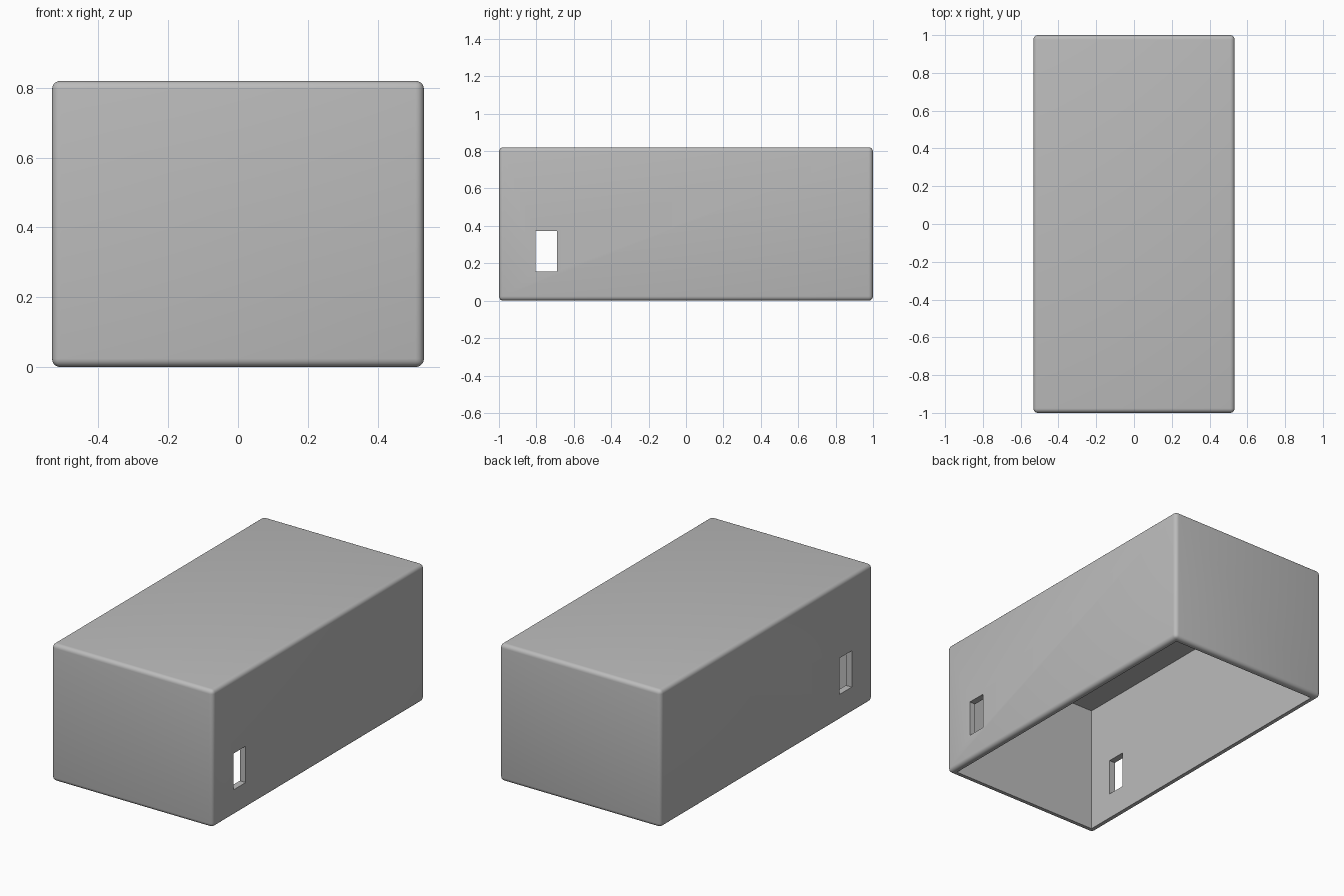
import bpy, bmesh, math
from mathutils import Matrix

old = bpy.data.objects.get("Cube")
if old:
    bpy.data.objects.remove(old, do_unlink=True)

WIDTH, LENGTH, HEIGHT = 1.066, 2.0, 0.82
WALL = 0.055
ROUND = 0.024

grey = bpy.data.materials.new("plain_grey")
grey.use_nodes = True
colour = (0.5, 0.5, 0.5, 1)
grey.diffuse_color = colour
grey.node_tree.nodes["Principled BSDF"].inputs["Base Color"].default_value = colour


def box(name, size, centre):
    bm = bmesh.new()
    matrix = Matrix.Translation(centre) @ Matrix.Diagonal((*size, 1))
    bmesh.ops.create_cube(bm, size=1, matrix=matrix)
    mesh = bpy.data.meshes.new(name)
    bm.to_mesh(mesh)
    bm.free()
    mesh.materials.append(grey)
    obj = bpy.data.objects.new(name, mesh)
    bpy.context.collection.objects.link(obj)
    return obj


# Hollow cover, open at the bottom, with rounded outer edges
cover = box("cover", (WIDTH, LENGTH, HEIGHT), (0, 0, HEIGHT / 2))
bm = bmesh.new()
bm.from_mesh(cover.data)
outer_edges = list(bm.edges)
bottom = min(bm.faces, key=lambda f: f.calc_center_median().z)
bmesh.ops.inset_region(bm, faces=[bottom], thickness=WALL)
cavity = bmesh.ops.extrude_discrete_faces(bm, faces=[bottom])["faces"][0]
bmesh.ops.translate(bm, verts=cavity.verts, vec=(0, 0, HEIGHT - WALL))
bmesh.ops.bevel(bm, geom=outer_edges, offset=ROUND, segments=5,
                profile=0.5, affect='EDGES')
bmesh.ops.recalc_face_normals(bm, faces=bm.faces)
bm.to_mesh(cover.data)
bm.free()

# Rectangular opening through both side walls
cutter = box("opening_cutter", (WIDTH * 2, 0.115, 0.217), (0, -0.746, 0.264))
cutter.hide_render = True
cutter.hide_viewport = True
cut = cover.modifiers.new("side_openings", 'BOOLEAN')
cut.object = cutter
cut.operation = 'DIFFERENCE'
cut.solver = 'EXACT'

# Bake the cut, then smooth the rounded edges only
bpy.context.view_layer.objects.active = cover
cover.select_set(True)
bpy.ops.object.modifier_apply(modifier=cut.name)
bpy.data.objects.remove(cutter, do_unlink=True)
bpy.ops.object.shade_smooth_by_angle(angle=math.radians(35))
